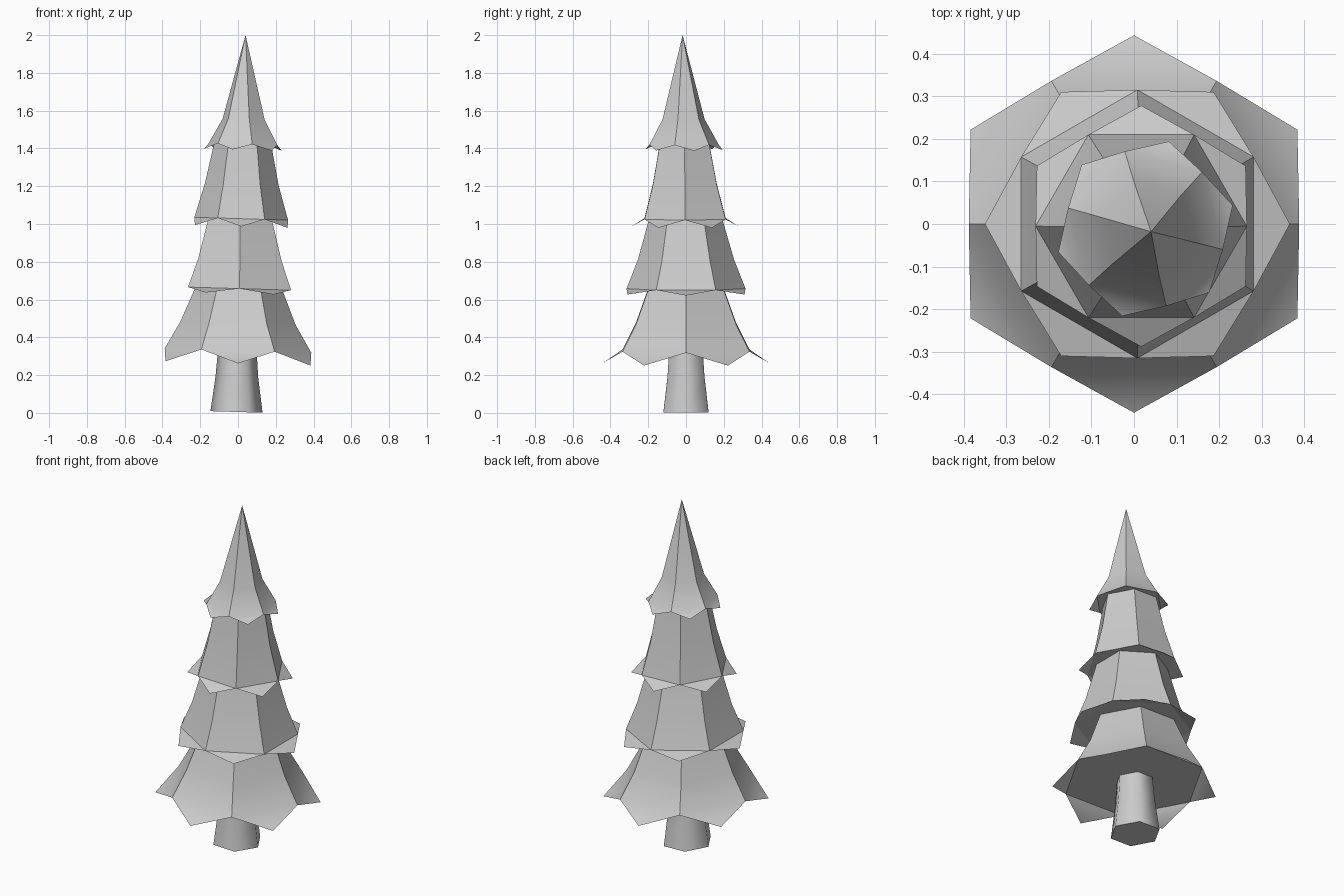
import bpy
import bmesh
from math import radians, cos, sin

if "Cube" in bpy.data.objects:
    bpy.data.objects.remove(bpy.data.objects["Cube"], do_unlink=True)

SIDES = 6
TILT = -0.03  # the whole tree leans a little toward +x

grey = bpy.data.materials.new("plain grey")
grey.use_nodes = True
colour = (0.6, 0.6, 0.6, 1)
grey.diffuse_color = colour
grey.node_tree.nodes["Principled BSDF"].inputs["Base Color"].default_value = colour


def ring(bm, centre, radius, z, turn):
    """Six tilted corner vertices around a centre."""
    verts = []
    for i in range(SIDES):
        a = radians(turn + i * 360 / SIDES)
        x, y = radius * cos(a), radius * sin(a)
        verts.append(bm.verts.new((centre[0] + x, centre[1] + y, z + TILT * x)))
    return verts


def bridge(bm, low, high):
    for i in range(SIDES):
        j = (i + 1) % SIDES
        bm.faces.new((low[i], low[j], high[j], high[i]))


def finish(bm, name, angle):
    mesh = bpy.data.meshes.new(name)
    bm.to_mesh(mesh)
    bm.free()
    mesh.materials.append(grey)
    obj = bpy.data.objects.new(name, mesh)
    bpy.context.collection.objects.link(obj)
    bpy.ops.object.select_all(action="DESELECT")
    obj.select_set(True)
    bpy.context.view_layer.objects.active = obj
    bpy.ops.object.shade_smooth_by_angle(angle=radians(angle))


def tier(name, centres, radii, heights, turn, tip_radius, tip_z):
    """Flared six-sided skirt with a drooping point on every side."""
    bm = bmesh.new()
    rings = [ring(bm, c, r, z, turn) for c, r, z in zip(centres, radii, heights) if r]
    for low, high in zip(rings, rings[1:]):
        bridge(bm, low, high)
    rim, top = rings[0], rings[-1]
    if radii[-1]:
        bm.faces.new(top)
    else:
        apex = bm.verts.new((*centres[-1], heights[-1]))
        for i in range(SIDES):
            bm.faces.new((top[i], top[(i + 1) % SIDES], apex))
    # Drooping points
    tips = ring(bm, centres[0], tip_radius, tip_z, turn + 180 / SIDES)
    for i in range(SIDES):
        bm.faces.new((rim[i], tips[i], rim[(i + 1) % SIDES]))
    # Flat underside
    bm.faces.new(reversed(ring(bm, centres[0], radii[0], heights[0], turn)))
    finish(bm, name, 40)


# Foliage, bottom to top
tier("lowest_branches", [(0, 0), (0, 0), (0.005, 0)],
     (0.388, 0.305, 0.225), (0.33, 0.475, 0.67), 0, 0.443, 0.262)
tier("lower_branches", [(0.008, 0), (0.01, 0), (0.012, -0.002)],
     (0.315, 0.255, 0.19), (0.658, 0.81, 1.04), 30, 0.358, 0.632)
tier("upper_branches", [(0.017, -0.005), (0.02, -0.006), (0.025, -0.008)],
     (0.248, 0.195, 0.15), (1.028, 1.21, 1.43), 0, 0.283, 0.987)
tier("treetop", [(0.027, -0.011), (0.03, -0.013), (0.04, -0.018)],
     (0.188, 0.115, 0), (1.423, 1.555, 2.0), 45, 0.212, 1.393)

# Trunk
bm = bmesh.new()
levels = [ring(bm, (x, 0), r, z, 0) for x, r, z in
          ((-0.008, 0.138, 0.005), (-0.006, 0.113, 0.19), (-0.003, 0.1, 0.36))]
for low, high in zip(levels, levels[1:]):
    bridge(bm, low, high)
bm.faces.new(reversed(levels[0]))
bm.faces.new(levels[-1])
finish(bm, "trunk", 70)
